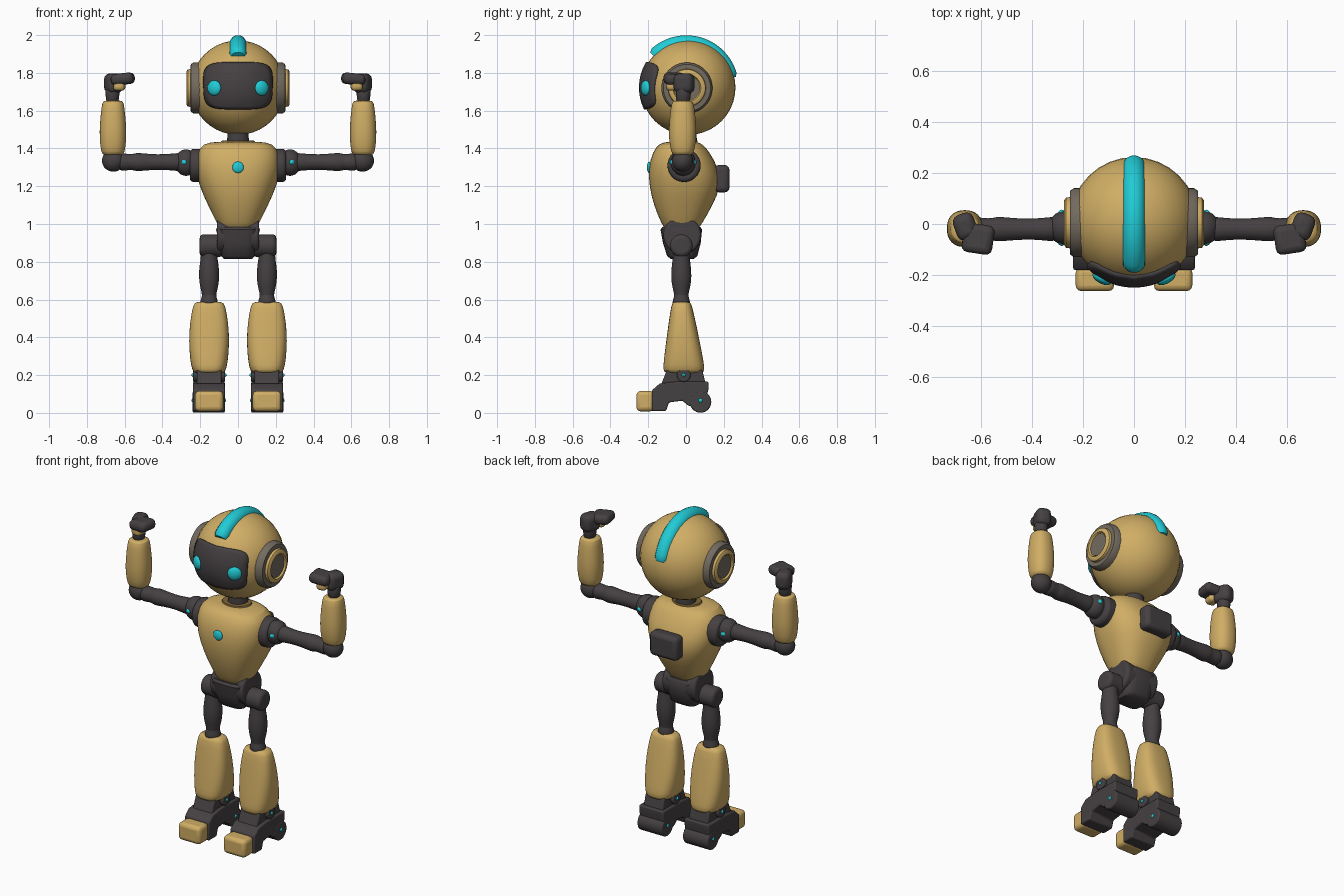
import bpy, bmesh, math
from mathutils import Matrix, Vector

if "Cube" in bpy.data.objects:
    bpy.data.objects.remove(bpy.data.objects["Cube"])


def material(name, r, g, b):
    m = bpy.data.materials.new(name)
    m.use_nodes = True
    m.diffuse_color = (r, g, b, 1)
    bsdf = m.node_tree.nodes["Principled BSDF"]
    bsdf.inputs["Base Color"].default_value = (r, g, b, 1)
    bsdf.inputs["Roughness"].default_value = 0.6
    return m


GOLD = material("gold", 0.63, 0.42, 0.13)
DARK = material("charcoal", 0.06, 0.052, 0.054)
CYAN = material("cyan", 0.015, 0.6, 0.67)
GREY = material("warm grey", 0.17, 0.145, 0.115)
BROWN = material("brown", 0.22, 0.13, 0.04)


def finish(name, bm, mat, mirror=False, bevel=0, subdiv=0, thick=0):
    bmesh.ops.recalc_face_normals(bm, faces=bm.faces)
    me = bpy.data.meshes.new(name)
    bm.to_mesh(me)
    bm.free()
    me.materials.append(mat)
    ob = bpy.data.objects.new(name, me)
    bpy.context.collection.objects.link(ob)
    if thick:
        mod = ob.modifiers.new("Thickness", "SOLIDIFY")
        mod.thickness, mod.offset = thick, 0
    if bevel:
        mod = ob.modifiers.new("Bevel", "BEVEL")
        mod.width, mod.segments = bevel, 3
        mod.limit_method, mod.angle_limit = "ANGLE", math.radians(35)
    if subdiv:
        mod = ob.modifiers.new("Smooth", "SUBSURF")
        mod.levels = mod.render_levels = subdiv
    if mirror:
        ob.modifiers.new("Mirror", "MIRROR")
    bpy.ops.object.select_all(action="DESELECT")
    ob.select_set(True)
    bpy.context.view_layer.objects.active = ob
    bpy.ops.object.shade_smooth_by_angle(angle=math.radians(40))
    return ob


def loft(name, rings, mat, axis="z", power=2, n=28, caps=True, **kw):
    """Rings are (position, centre u, centre v, radius u, radius v)."""
    bm = bmesh.new()
    loops = []
    for t, cu, cv, ru, rv in rings:
        loop = []
        for i in range(n):
            a = math.tau * i / n
            c, s = math.cos(a), math.sin(a)
            u = cu + ru * math.copysign(abs(c) ** (2 / power), c)
            v = cv + rv * math.copysign(abs(s) ** (2 / power), s)
            loop.append(bm.verts.new((t, u, v) if axis == "x" else (u, v, t)))
        loops.append(loop)
    for a, b in zip(loops, loops[1:]):
        for i in range(n):
            j = (i + 1) % n
            bm.faces.new((a[i], a[j], b[j], b[i]))
    if caps:
        bm.faces.new(loops[0])
        bm.faces.new(loops[-1])
    return finish(name, bm, mat, **kw)


def rod(name, x0, x1, y, z, r, mat, **kw):
    return loft(name, [(x0, y, z, r, r), (x1, y, z, r, r)], mat, axis="x", **kw)


def ball(name, loc, radii, mat, turn=0, **kw):
    bm = bmesh.new()
    m = Matrix.Translation(loc) @ Matrix.Rotation(turn, 4, "Z") @ Matrix.Diagonal((*radii, 1))
    bmesh.ops.create_uvsphere(bm, u_segments=32, v_segments=20, radius=1, matrix=m)
    return finish(name, bm, mat, **kw)


def box(name, loc, size, mat, turn=0, tilt=0, **kw):
    bm = bmesh.new()
    m = (Matrix.Translation(loc) @ Matrix.Rotation(turn, 4, "Z")
         @ Matrix.Rotation(tilt, 4, "Y") @ Matrix.Diagonal((*size, 1)))
    bmesh.ops.create_cube(bm, size=1, matrix=m)
    return finish(name, bm, mat, **kw)


# Head
HEAD = Vector((0, 0.012, 1.722))
ball("head", HEAD, (0.25, 0.25, 0.25), GOLD)

# Visor: rounded rectangle wrapped on a slightly larger sphere
bm = bmesh.new()
rows = []
for k in range(1, 9):
    row = []
    for i in range(48):
        a = math.tau * i / 48
        c, s = math.cos(a), math.sin(a)
        x = 0.18 * k / 8 * math.copysign(abs(c) ** 0.45, c)
        z = 0.122 * k / 8 * math.copysign(abs(s) ** 0.45, s) + 0.01
        x *= 1 + 0.3 * min(z, 0)
        row.append(bm.verts.new((x, HEAD.y - math.sqrt(0.254 ** 2 - x * x - z * z), HEAD.z + z)))
    rows.append(row)
bm.faces.new(rows[0])
for a, b in zip(rows, rows[1:]):
    for i in range(48):
        j = (i + 1) % 48
        bm.faces.new((a[i], a[j], b[j], b[i]))
finish("visor", bm, DARK, thick=0.014)
ball("eye", (0.126, -0.213, 1.72), (0.04, 0.02, 0.04), CYAN, turn=0.5, mirror=True)

# Crest: tube bent over the head
curve = bpy.data.curves.new("crest", "CURVE")
curve.dimensions = "3D"
curve.bevel_depth, curve.bevel_resolution, curve.use_fill_caps = 0.045, 5, True
spline = curve.splines.new("POLY")
COUNT = 28
spline.points.add(COUNT - 1)
for i, p in enumerate(spline.points):
    a = math.radians(-46 + 124 * i / (COUNT - 1))
    p.co = (0, HEAD.y - 0.01 + 0.233 * math.sin(a), HEAD.z + 0.233 * math.cos(a), 1)
    p.radius = 0.8 if i in (0, COUNT - 1) else 1
spline.use_smooth = True
curve.materials.append(CYAN)
bpy.context.collection.objects.link(bpy.data.objects.new("crest", curve))

# Ears
def ear(name, profile, mat):
    loft(name, [(x, 0.005, 1.72, r, r) for x, r in profile], mat, axis="x", n=40, mirror=True)

ear("ear_ring", [(0.18, 0.135), (0.235, 0.135), (0.25, 0.125), (0.252, 0.09)], GREY)
ear("ear_cup", [(0.24, 0.102), (0.266, 0.098), (0.273, 0.088), (0.273, 0.074), (0.262, 0.068)], GOLD)
ear("ear_centre", [(0.25, 0.066), (0.265, 0.066)], GREY)

# Neck and torso
loft("neck", [(1.38, 0, 0, 0.06, 0.06), (1.5, 0, 0, 0.055, 0.055)], DARK)
loft("collar", [(1.40, 0, -0.015, 0.11, 0.08), (1.442, 0, -0.01, 0.085, 0.07)], BROWN)
torso = [(0.95, -0.10, 0.05, 0.085), (1.0, -0.13, 0.085, 0.11), (1.1, -0.172, 0.142, 0.16),
         (1.2, -0.196, 0.188, 0.206), (1.3, -0.2, 0.172, 0.23), (1.38, -0.178, 0.125, 0.217),
         (1.425, -0.145, 0.09, 0.187), (1.437, -0.1, 0.05, 0.12)]
loft("torso", [(z, 0, (f + b) / 2, w, (b - f) / 2) for z, f, b, w in torso], GOLD,
     power=2.4, subdiv=1)
ball("chest_light", (0, -0.195, 1.30), (0.03, 0.012, 0.03), CYAN)
box("back_pack", (0, 0.19, 1.24), (0.19, 0.08, 0.145), DARK, bevel=0.025)

# Pelvis and hips
rod("waist", -0.112, 0.112, -0.02, 0.94, 0.1, DARK, bevel=0.015)
loft("pelvis", [(0.815, 0, -0.02, 0.075, 0.06), (0.83, 0, -0.02, 0.087, 0.08),
                (0.9, 0, -0.022, 0.1, 0.1), (0.97, 0, -0.025, 0.116, 0.11),
                (0.985, 0, -0.025, 0.11, 0.1)], DARK, power=3.5)
rod("hip", 0.08, 0.203, -0.025, 0.885, 0.06, DARK, bevel=0.02, mirror=True)

# Legs
LEG = 0.153
thigh = [(0.9, 0.045), (0.83, 0.042), (0.79, 0.05), (0.72, 0.056), (0.66, 0.047),
         (0.62, 0.034), (0.6, 0.046), (0.56, 0.05)]
loft("thigh", [(z, LEG, -0.025, r, r) for z, r in thigh], DARK, subdiv=1, mirror=True)
shin = [(0.59, 0.07, -0.068, 0.022), (0.575, 0.085, -0.077, 0.03), (0.48, 0.102, -0.092, 0.052),
        (0.38, 0.108, -0.105, 0.073), (0.28, 0.101, -0.118, 0.092), (0.225, 0.09, -0.122, 0.1),
        (0.205, 0.075, -0.11, 0.09)]
loft("shin", [(z, LEG, (f + b) / 2, w, (b - f) / 2) for z, w, f, b in shin], GOLD,
     power=2.8, subdiv=1, mirror=True)
rod("ankle", 0.068, 0.238, -0.012, 0.2, 0.036, DARK, bevel=0.006, mirror=True)
ball("ankle_light", (LEG, -0.012, 0.2), (0.094, 0.024, 0.024), CYAN, mirror=True)

# Feet: side profile extruded across the width
def side_plate(name, profile, x0, x1, mat, **kw):
    bm = bmesh.new()
    face = bm.faces.new([bm.verts.new((x0, y, z)) for y, z in profile])
    out = bmesh.ops.extrude_face_region(bm, geom=[face])["geom"]
    verts = [v for v in out if isinstance(v, bmesh.types.BMVert)]
    bmesh.ops.translate(bm, vec=(x1 - x0, 0, 0), verts=verts)
    return finish(name, bm, mat, **kw)

side_plate("foot", [(-0.18, 0.01), (-0.105, 0.01), (-0.09, 0.055), (-0.02, 0.065),
                    (0.01, 0.04), (0.04, 0.03), (0.1, 0.05), (0.12, 0.13), (0.12, 0.165),
                    (-0.06, 0.165), (-0.14, 0.155), (-0.18, 0.12)],
           0.07, 0.238, DARK, bevel=0.008, mirror=True)
side_plate("ankle_mount", [(-0.14, 0.13), (0.11, 0.13), (0.085, 0.23), (-0.1, 0.23)],
           0.088, 0.218, DARK, bevel=0.008, mirror=True)
rod("heel_roller", 0.07, 0.24, 0.077, 0.058, 0.057, DARK, bevel=0.008, mirror=True)
ball("heel_light", (0.155, 0.077, 0.066), (0.092, 0.03, 0.03), CYAN, mirror=True)
box("toe", (0.153, -0.215, 0.062), (0.15, 0.095, 0.108), GOLD, bevel=0.022, mirror=True)

# Shoulders and upper arms
rod("shoulder_socket", 0.17, 0.255, -0.01, 1.31, 0.088, DARK, bevel=0.02, mirror=True)
ball("shoulder", (0.275, -0.015, 1.325), (0.06, 0.065, 0.07), DARK, mirror=True)
ball("shoulder_light", (0.283, -0.015, 1.327), (0.028, 0.071, 0.028), CYAN, mirror=True)
arm = [(0.29, 0.055), (0.35, 0.043), (0.43, 0.04), (0.5, 0.046), (0.54, 0.05),
       (0.555, 0.041), (0.59, 0.044), (0.64, 0.05)]
loft("upper_arm", [(x, -0.02, 1.328, r, r) for x, r in arm], DARK, axis="x", subdiv=1, mirror=True)
ball("elbow", (0.66, -0.018, 1.335), (0.06, 0.055, 0.058), DARK, mirror=True)

# Forearms
forearm = [(1.362, 0.05, 0.048), (1.375, 0.062, 0.06), (1.45, 0.072, 0.074), (1.53, 0.07, 0.072),
           (1.62, 0.061, 0.063), (1.648, 0.055, 0.055), (1.654, 0.04, 0.04)]
loft("forearm", [(z, 0.662, -0.018, a, b) for z, a, b in forearm], GOLD,
     power=2.3, subdiv=1, mirror=True)

# Hands: wrist, palm and curled fingers around a gold grip
loft("wrist", [(1.64, 0.665, -0.015, 0.037, 0.04), (1.68, 0.665, -0.015, 0.034, 0.037),
               (1.74, 0.662, -0.01, 0.045, 0.048)], DARK, subdiv=1, mirror=True)
box("palm", (0.66, -0.01, 1.745), (0.085, 0.105, 0.105), DARK, turn=-0.35, bevel=0.03, mirror=True)
box("fingers", (0.61, -0.058, 1.768), (0.12, 0.115, 0.06), DARK, turn=0.15, tilt=0.1,
    bevel=0.025, mirror=True)
box("grip", (0.628, -0.07, 1.732), (0.06, 0.07, 0.052), GOLD, turn=0.15, bevel=0.018, mirror=True)
